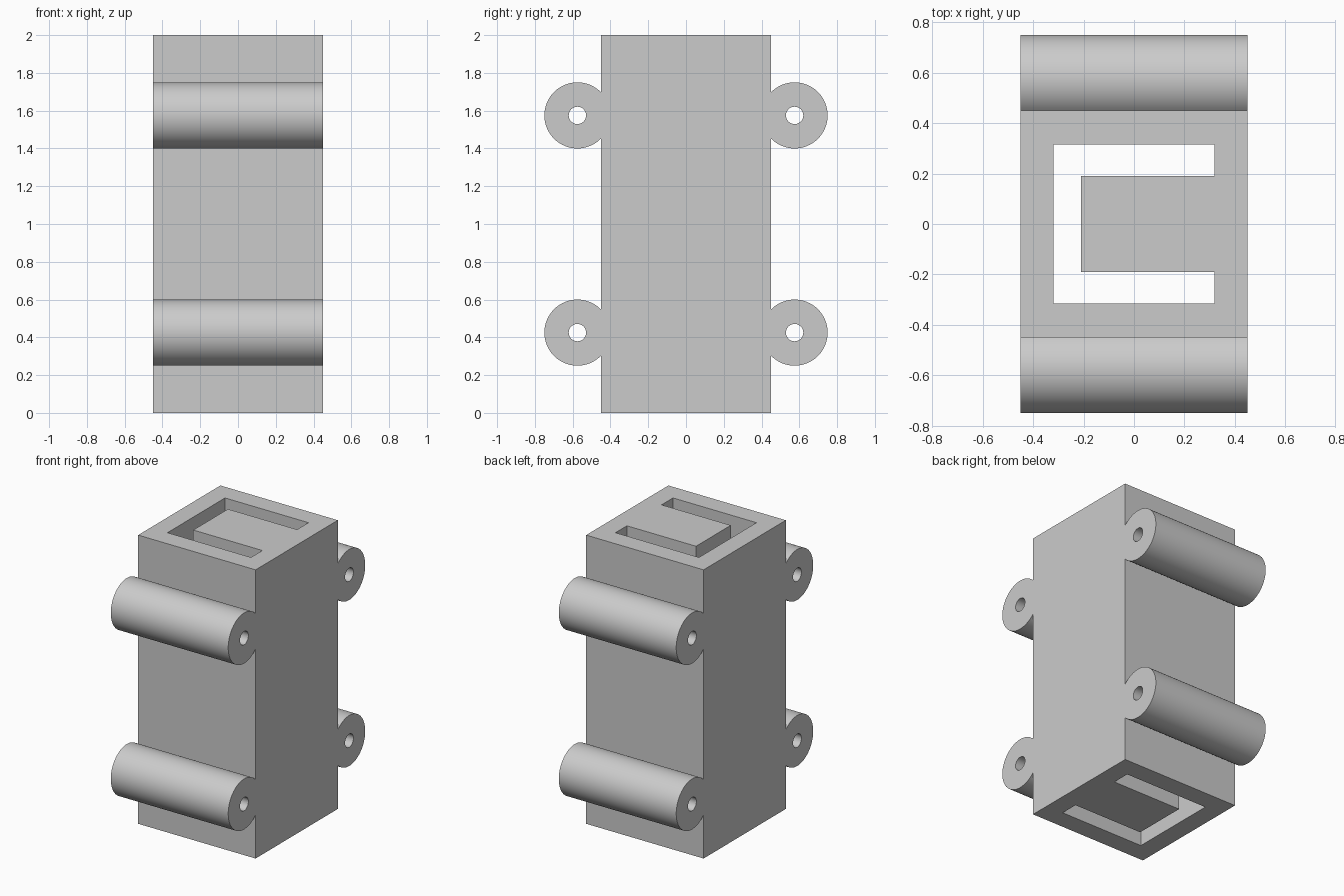
import bpy, bmesh, math
from mathutils import Vector

HALF, HEIGHT = 0.45, 2.0
LUG_Y, LUG_R, PIN_R = 0.575, 0.175, 0.046
LUG_LOW, LUG_HIGH = 0.425, 1.575

cube = bpy.data.objects.get("Cube")
if cube:
    bpy.data.objects.remove(cube, do_unlink=True)

# Plain grey plastic
grey = bpy.data.materials.new("plain_grey")
grey.use_nodes = True
colour = (0.6, 0.6, 0.6, 1)
grey.diffuse_color = colour
grey.node_tree.nodes["Principled BSDF"].inputs["Base Color"].default_value = colour


def prism(name, points, depth):
    """Extrude a closed outline along a vector into a solid object."""
    bm = bmesh.new()
    face = bm.faces.new([bm.verts.new(p) for p in points])
    top = bmesh.ops.extrude_face_region(bm, geom=[face])["geom"]
    moved = [v for v in top if isinstance(v, bmesh.types.BMVert)]
    bmesh.ops.translate(bm, verts=moved, vec=Vector(depth))
    bmesh.ops.recalc_face_normals(bm, faces=bm.faces)
    mesh = bpy.data.meshes.new(name)
    bm.to_mesh(mesh)
    bm.free()
    mesh.materials.append(grey)
    obj = bpy.data.objects.new(name, mesh)
    bpy.context.collection.objects.link(obj)
    return obj


def arc(x, y, z, radius, start, end, steps):
    """Points of an arc in the side plane."""
    angles = [start + (end - start) * i / steps for i in range(steps + 1)]
    return [(x, y + radius * math.cos(a), z + radius * math.sin(a)) for a in angles]


# Body and its four barrel lugs, as one side outline
sweep = math.pi - math.acos((LUG_Y - HALF) / LUG_R)
outline = [(-HALF, HALF, 0)]
for z in (LUG_LOW, LUG_HIGH):
    outline += arc(-HALF, LUG_Y, z, LUG_R, -sweep, sweep, 56)
outline += [(-HALF, HALF, HEIGHT), (-HALF, -HALF, HEIGHT)]
for z in (LUG_HIGH, LUG_LOW):
    outline += arc(-HALF, -LUG_Y, z, LUG_R, math.pi - sweep, math.pi + sweep, 56)
outline.append((-HALF, -HALF, 0))
body = prism("body_with_lugs", outline, (2 * HALF, 0, 0))

# Channel around the central tongue
channel = [(0.32, 0.315), (-0.32, 0.315), (-0.32, -0.315), (0.32, -0.315),
           (0.32, -0.19), (-0.21, -0.19), (-0.21, 0.19), (0.32, 0.19)]
cutters = [prism("channel_cutter", [(x, y, -0.1) for x, y in channel],
                 (0, 0, HEIGHT + 0.2))]

# Pin holes through the lugs
for y in (-LUG_Y, LUG_Y):
    for z in (LUG_LOW, LUG_HIGH):
        ring = arc(-HALF - 0.1, y, z, PIN_R, 0, 2 * math.pi, 32)[:-1]
        cutters.append(prism("pin_hole_cutter", ring, (2 * HALF + 0.2, 0, 0)))

bpy.context.view_layer.objects.active = body
for cutter in cutters:
    cutter.hide_render = True
    mod = body.modifiers.new("cut", "BOOLEAN")
    mod.operation, mod.solver, mod.object = "DIFFERENCE", "EXACT", cutter
    bpy.ops.object.modifier_apply(modifier=mod.name)
    bpy.data.objects.remove(cutter, do_unlink=True)

# Smooth the round walls, keep the corners sharp
bpy.ops.object.select_all(action="DESELECT")
body.select_set(True)
bpy.ops.object.shade_smooth_by_angle(angle=math.radians(30))
